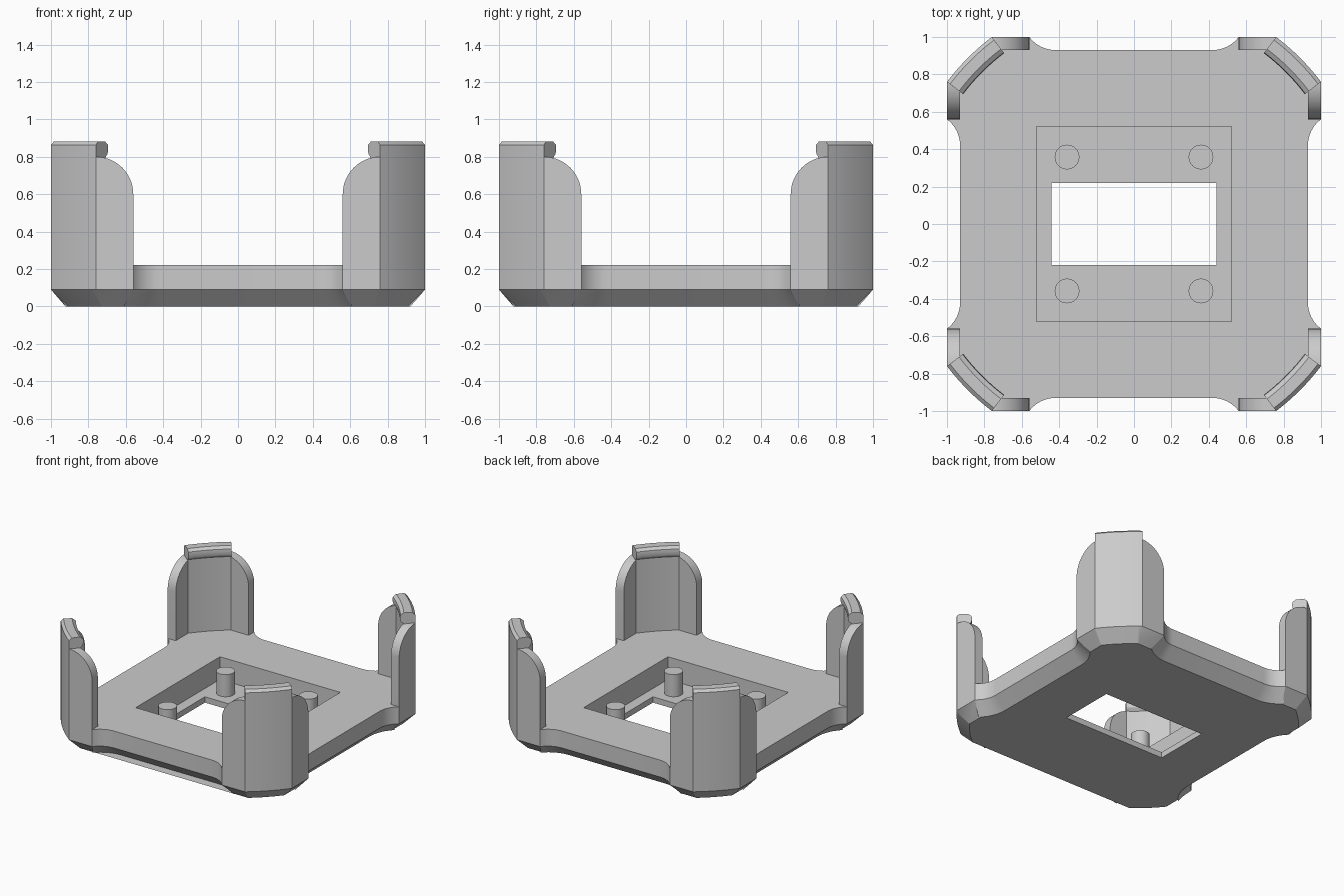
import bpy, bmesh, math
from mathutils import Vector

cube = bpy.data.objects.get("Cube")
if cube:
    bpy.data.objects.remove(cube, do_unlink=True)

grey = bpy.data.materials.new("plain grey")
grey.use_nodes = True
grey.diffuse_color = (0.6, 0.6, 0.6, 1)
grey.node_tree.nodes["Principled BSDF"].inputs["Base Color"].default_value = (0.6, 0.6, 0.6, 1)

# Main dimensions
HALF, SIDE = 1.0, 0.93             # corner reach and recessed side
WING_X, WALL_X = 0.56, 0.76        # wing start and corner wall start
CHAMFER, FLOOR, TOP = 0.09, 0.045, 0.222
RADIUS = math.hypot(HALF, WALL_X)
START = math.atan2(WALL_X, HALF)
SWEEP = math.pi / 2 - 2 * START


def loft(name, rings, closed=False):
    """Skin equal-length rings; cap the ends unless closed."""
    bm = bmesh.new()
    loops = [[bm.verts.new(p) for p in ring] for ring in rings]
    n = len(loops[0])
    for a, b in zip(loops, loops[1:]):
        for i in range(n):
            bm.faces.new((a[i], a[(i + 1) % n], b[(i + 1) % n], b[i]))
    bm.faces.new(loops[0])
    bm.faces.new(loops[-1])
    bmesh.ops.recalc_face_normals(bm, faces=bm.faces[:])
    mesh = bpy.data.meshes.new(name)
    bm.to_mesh(mesh)
    bm.free()
    mesh.materials.append(grey)
    obj = bpy.data.objects.new(name, mesh)
    bpy.context.collection.objects.link(obj)
    return obj


def activate(obj):
    bpy.ops.object.select_all(action='DESELECT')
    obj.select_set(True)
    bpy.context.view_layer.objects.active = obj


def smooth(obj):
    activate(obj)
    bpy.ops.object.shade_smooth_by_angle(angle=math.radians(30))


def turn(p, k):
    """Rotate a plan point by k quarter turns."""
    for _ in range(k):
        p = (-p[1], p[0])
    return p


def inset(points, d):
    """Mitred inward offset of a counter-clockwise outline."""
    out = []
    for i, p in enumerate(points):
        e1 = (p - points[i - 1]).normalized()
        e2 = (points[(i + 1) % len(points)] - p).normalized()
        n1, n2 = Vector((-e1.y, e1.x)), Vector((-e2.y, e2.x))
        out.append(p + (n1 + n2) * d / (1 + n1.dot(n2)))
    return out


def block(name, x, y, z0, z1):
    ring = [(-x, -y), (x, -y), (x, y), (-x, y)]
    return loft(name, [[(a, b, z) for a, b in ring] for z in (z0, z1)])


# Base outline: one corner going from the right side round to the back
rise, run = HALF - SIDE, 0.14
fillet_r = (run ** 2 + rise ** 2) / (2 * rise)
fillet_a = math.asin(run / fillet_r)
fillet = []
for i in range(9):
    a = fillet_a * i / 8
    fillet.append((SIDE + fillet_r * (1 - math.cos(a)),
                   WING_X - run + fillet_r * math.sin(a)))
arc = [(RADIUS * math.cos(START + SWEEP * i / 12),
        RADIUS * math.sin(START + SWEEP * i / 12)) for i in range(13)]
corner = fillet + arc + [(y, x) for x, y in reversed(fillet)]
outline = [Vector(turn(p, k)) for k in range(4) for p in corner]

# Base plate with chamfered underside
base = loft("base_plate", [[(p.x, p.y, z) for p in ring] for ring, z in
                           ((inset(outline, CHAMFER), 0), (outline, CHAMFER), (outline, TOP))])

# Square pocket and rectangular through opening
for cutter in (block("pocket_cutter", 0.52, 0.52, FLOOR, 0.5),
               block("opening_cutter", 0.44, 0.22, -0.2, 0.4)):
    cutter.hide_render = True
    mod = base.modifiers.new("cut", 'BOOLEAN')
    mod.operation, mod.solver, mod.object = 'DIFFERENCE', 'EXACT', cutter
    activate(base)
    bpy.ops.object.modifier_apply(modifier=mod.name)
    bpy.data.objects.remove(cutter, do_unlink=True)
smooth(base)

# Mounting pins in the pocket
for k in range(4):
    cx, cy = turn((0.358, 0.358), k)
    circle = [(cx + 0.066 * math.cos(math.tau * i / 32),
               cy + 0.066 * math.sin(math.tau * i / 32)) for i in range(32)]
    smooth(loft(f"mounting_pin_{k + 1}", [[(x, y, z) for x, y in circle] for z in (FLOOR, 0.218)]))

# Corner wall section (radius, height) with the inward retaining lip
section = [(RADIUS, TOP), (RADIUS, 0.863), (RADIUS - 0.02, 0.882), (1.175, 0.882),
           (1.151, 0.865), (1.147, 0.84), (1.153, 0.815), (1.172, 0.796), (1.172, TOP)]

# Wing profile (across, height) with a rounded shoulder
bend = WALL_X - WING_X
wing = [(WALL_X, TOP), (WING_X, TOP)]
for i in range(17):
    a = math.pi / 2 * i / 16
    wing.append((WALL_X - bend * math.cos(a), 0.6 + bend * math.sin(a)))

for k in range(4):
    rings = []
    for i in range(13):
        a = START + SWEEP * i / 12 + k * math.pi / 2
        rings.append([(r * math.cos(a), r * math.sin(a), z) for r, z in section])
    smooth(loft(f"corner_wall_{k + 1}", rings))
    for side, flip in (("first", False), ("second", True)):
        rings = []
        for depth in (SIDE, HALF):
            plan = [((depth, w) if flip else (w, depth), z) for w, z in wing]
            rings.append([(*turn(p, k), z) for p, z in plan])
        smooth(loft(f"{side}_wing_{k + 1}", rings))
